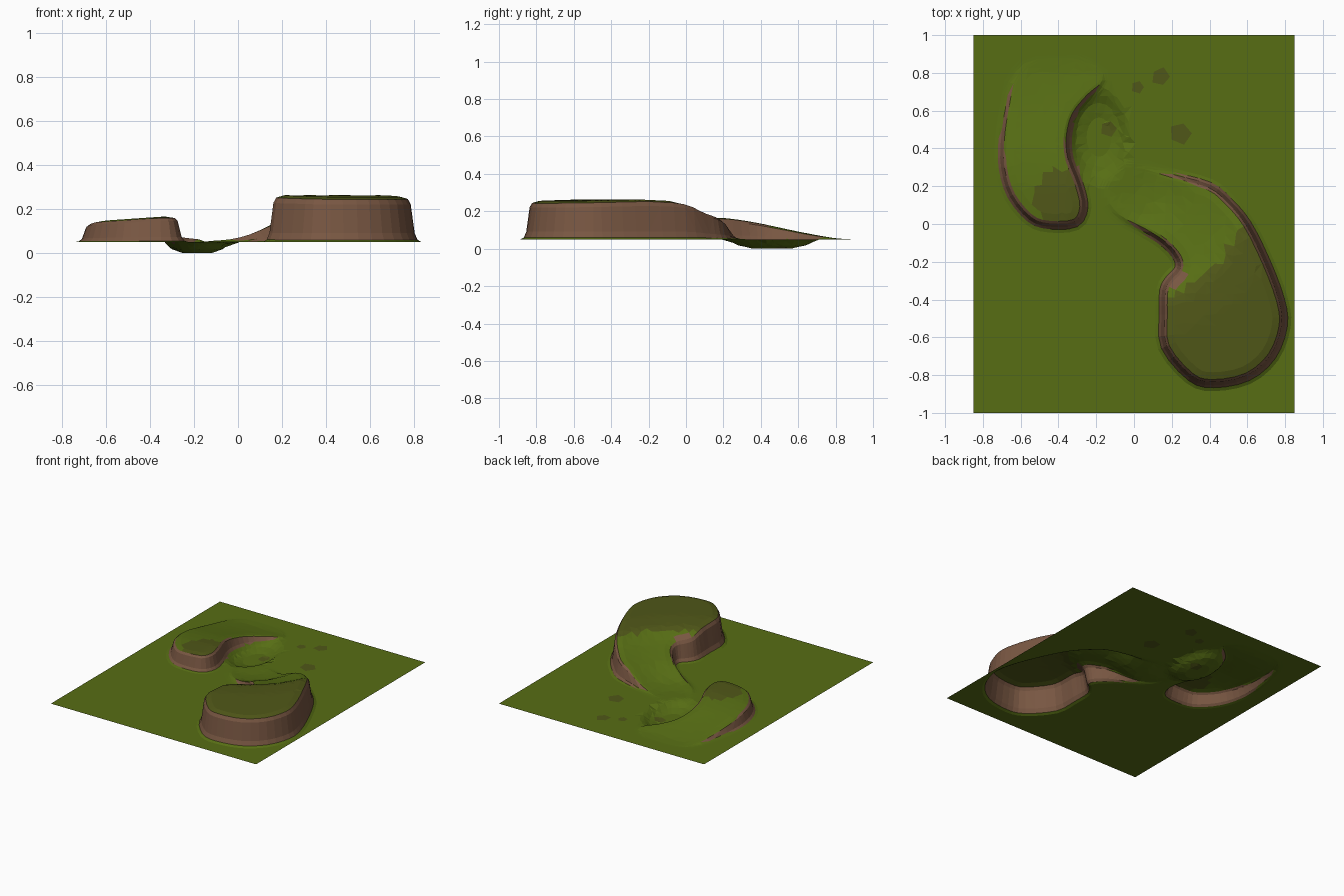
import bpy, bmesh, math, random
from mathutils import Vector
from mathutils.geometry import delaunay_2d_cdt

if "Cube" in bpy.data.objects:
    bpy.data.objects.remove(bpy.data.objects["Cube"])

random.seed(4)
GROUND = 0.05


def interp(x, table):
    if x <= table[0][0]:
        return table[0][1]
    for (a, u), (b, v) in zip(table, table[1:]):
        if x <= b:
            return u + (v - u) * (x - a) / (b - a)
    return table[-1][1]


def smooth_loop(pts, steps=3):
    # closed Catmull-Rom through the outline points
    p = [Vector(q) for q in pts]
    out = []
    for i in range(len(p)):
        a, b, c, d = (p[(i + k) % len(p)] for k in (-1, 0, 1, 2))
        for k in range(steps):
            t = k / steps
            out.append(0.5 * (2 * b + (c - a) * t + (2 * a - 5 * b + 4 * c - d) * t * t
                              + (3 * b - a - 3 * c + d) * t ** 3))
    return out


def signed_distance(q, loop):
    # positive inside the outline
    best, inside = 9.0, False
    for a, b in zip(loop, loop[1:] + loop[:1]):
        e = b - a
        t = max(0, min(1, (q - a).dot(e) / e.length_squared))
        best = min(best, (q - a - e * t).length)
        if (a.y > q.y) != (b.y > q.y) and q.x < a.x + e.x * (q.y - a.y) / e.y:
            inside = not inside
    return best if inside else -best


# Outlines (clockwise seen from above)
big = smooth_loop([(0, .31), (.2, .255), (.4, .2), (.5, .12), (.6, 0), (.7, -.2), (.775, -.4),
                   (.79, -.54), (.73, -.7), (.6, -.81), (.42, -.845), (.3, -.81), (.165, -.65),
                   (.155, -.48), (.158, -.35), (.19, -.29), (.235, -.24), (.23, -.18), (.16, -.1),
                   (.05, -.03), (-.08, .04), (-.15, .14), (-.12, .27)])
small = smooth_loop([(-.67, .62), (-.695, .45), (-.695, .3), (-.65, .15), (-.55, .03), (-.45, -.005),
                     (-.31, .005), (-.265, .09), (-.29, .21), (-.34, .34), (-.35, .46), (-.32, .58),
                     (-.24, .68), (-.16, .76), (-.24, .86), (-.45, .9), (-.62, .8)])[::1]

CLIFF = [(-.04, 0), (-.022, .05), (-.009, .2), (.009, .84), (.022, .95), (.06, 1)]
BIG_RISE = [(.1, 0), (.2, .012), (.25, .03), (.37, .09), (.5, .13), (.565, .15),
            (.64, .187), (.7, .205), (.85, .213), (1.2, .203)]
SMALL_RISE = [(0, .115), (.2, .115), (.3, .105), (.4, .088), (.5, .065), (.6, .042),
              (.7, .022), (.8, .005), (.88, 0)]
PIT = [(.4, .05), (.7, .032), (.88, .009), (1, 0)]
PC, PR = Vector((-.185, .46)), Vector((.165, .26))


def pit_radius(q):
    return math.hypot((q.x - PC.x) / PR.x, (q.y - PC.y) / PR.y)


def height(q):
    ca = interp(signed_distance(q, big), CLIFF)
    cb = interp(signed_distance(q, small), CLIFF)
    ra = interp((q - Vector((-.05, .23))).length, BIG_RISE)
    rb = interp(q.y, SMALL_RISE) * (1 + .12 * min(0, q.x + .35) / .2)
    dip = interp(pit_radius(q), PIT) * (1 - cb)
    return GROUND + ca * ra + cb * rb - dip


points, edges = [], []


def add_ring(ring):
    n, base = len(ring), len(points)
    points.extend(ring)
    edges.extend((base + i, base + (i + 1) % n) for i in range(n))


# Cliff rings follow each outline from foot to rim
for loop in (big, small):
    n = len(loop)
    for off, _ in CLIFF:
        for i in range(n):
            t = (loop[(i + 1) % n] - loop[i - 1]).normalized()
            inward = Vector((t.y, -t.x))
            if signed_distance(loop[i] + inward * .005, loop) < 0:
                inward = -inward
            q = loop[i] + inward * off
            # drop ring points that fold over in tight bends
            if abs(signed_distance(q, loop) - off) < .005:
                points.append(q)

# Pit rings
for r, _ in PIT:
    for k in range(20):
        a = k * math.tau / 20
        q = PC + Vector((PR.x * r * math.cos(a), PR.y * r * math.sin(a)))
        if min(abs(signed_distance(q, big)), abs(signed_distance(q, small))) > .045:
            points.append(q)

# Loose scatter over the slopes, sparse on the flat ground
for i in range(-15, 16):
    for j in range(-18, 19):
        q = Vector((i * .053 + random.uniform(-.012, .012), j * .053 + random.uniform(-.012, .012)))
        da, db = signed_distance(q, big), signed_distance(q, small)
        if abs(q.x) < .83 and abs(q.y) < .98 and min(abs(da), abs(db)) > .065:
            if max(da, db) > 0 or pit_radius(q) < 1 or (i % 4 == 0 and j % 4 == 0):
                points.append(q)

# Dark bare patches
patches = [(Vector((.14, .78)), .05), (Vector((.02, .725)), .035),
           (Vector((.245, .48)), .06), (Vector((-.135, .505)), .045)]
for c, r in patches:
    add_ring([c + Vector((math.cos(a), math.sin(a))) * r * random.uniform(.85, 1.1)
              for a in (k * math.tau / 5 for k in range(5))])

# Sheet border
add_ring([Vector(c) for c in ((-.85, -1), (.85, -1), (.85, 1), (-.85, 1))])

verts, _, faces, *_ = delaunay_2d_cdt(points, edges, [], 0, 1e-5)
mesh = bpy.data.meshes.new("terrain")
mesh.from_pydata([(v.x, v.y, height(v)) for v in verts], [], faces)
terrain = bpy.data.objects.new("terrain", mesh)
bpy.context.collection.objects.link(terrain)

# Materials: grass, rock cliff, dark plateau grass
for name, col in (("grass", (.095, .155, .007, 1)), ("rock", (.19, .095, .055, 1)),
                  ("dark_grass", (.08, .095, .009, 1))):
    m = bpy.data.materials.new(name)
    m.diffuse_color = col
    m.use_nodes = True
    m.node_tree.nodes["Principled BSDF"].inputs["Base Color"].default_value = m.diffuse_color
    mesh.materials.append(m)

bm = bmesh.new()
bm.from_mesh(mesh)
bm.normal_update()
for f in bm.faces:
    if f.normal.z < 0:
        f.normal_flip()
    f.smooth = False
    c = f.calc_center_median()
    q = c.xy
    if f.normal.z < .83 and c.z > .045:
        f.material_index = 1
    elif (c.z > .24 or (c.z > .152 and c.y < .33 and -.6 < c.x < -.2)
          or any((q - p).length < r * .75 for p, r in patches)):
        f.material_index = 2
bm.to_mesh(mesh)
bm.free()
